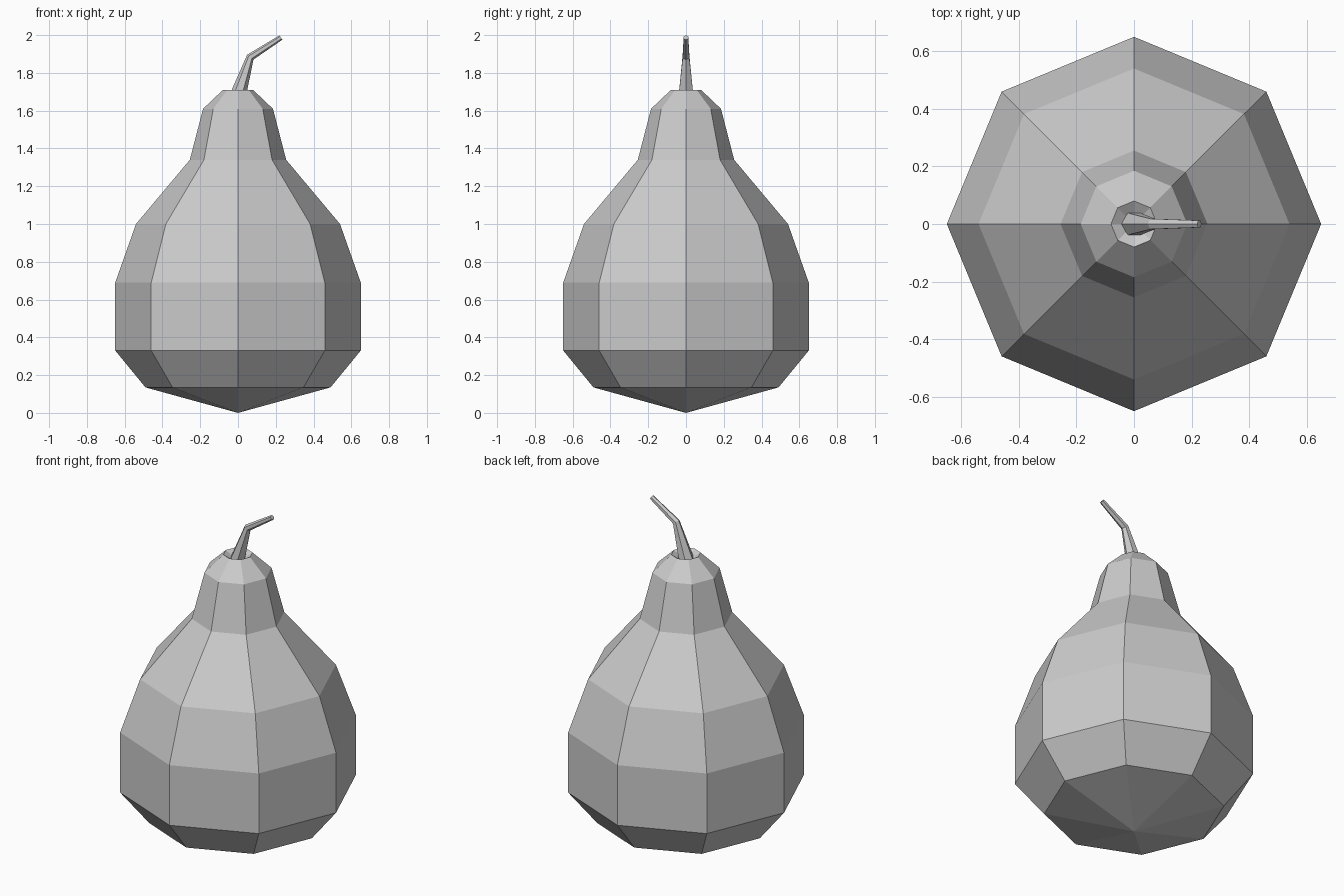
import bpy
import bmesh
from math import cos, sin, tau
from mathutils import Vector

cube = bpy.data.objects.get("Cube")
if cube:
    bpy.data.objects.remove(cube, do_unlink=True)

grey = bpy.data.materials.new("light grey")
grey.use_nodes = True
colour = (0.6, 0.6, 0.6, 1)
grey.diffuse_color = colour
grey.node_tree.nodes["Principled BSDF"].inputs["Base Color"].default_value = colour


def tube(name, rings, sides):
    """Skin rings of (centre, radius, tilt direction); radius 0 makes a pole."""
    bm = bmesh.new()
    loops = []
    for centre, radius, across in rings:
        if radius == 0:
            loops.append([bm.verts.new(centre)] * sides)
            continue
        loops.append([bm.verts.new(Vector(centre) + radius * (
            cos(tau * i / sides) * across + sin(tau * i / sides) * Vector((0, 1, 0))))
            for i in range(sides)])
    for low, high in zip(loops, loops[1:]):
        for i in range(sides):
            j = (i + 1) % sides
            corners = dict.fromkeys((low[i], low[j], high[j], high[i]))
            bm.faces.new(list(corners))
    # Close any open end
    for loop in (loops[0], loops[-1]):
        if len(set(loop)) == sides:
            bm.faces.new(loop)
    bmesh.ops.recalc_face_normals(bm, faces=bm.faces)
    mesh = bpy.data.meshes.new(name)
    bm.to_mesh(mesh)
    bm.free()
    mesh.materials.append(grey)
    obj = bpy.data.objects.new(name, mesh)
    bpy.context.collection.objects.link(obj)
    return obj


# Fruit body: eight-sided turned profile with a dimple at the top
level = Vector((1, 0, 0))
profile = [(0, 0), (0.49, 0.135), (0.65, 0.33), (0.65, 0.69), (0.54, 1.0),
           (0.255, 1.34), (0.185, 1.61), (0.08, 1.71), (0, 1.66)]
tube("pear_body", [((0, 0, z), r, level) for r, z in profile], 8)

# Stem: tapered, bent towards +x
tube("stem", [((-0.005, 0, 1.67), 0.046, level),
              ((0.065, 0, 1.883), 0.021, Vector((0.8, 0, -0.6))),
              ((0.227, 0, 1.987), 0.014, Vector((0.55, 0, -0.83)))], 6)
